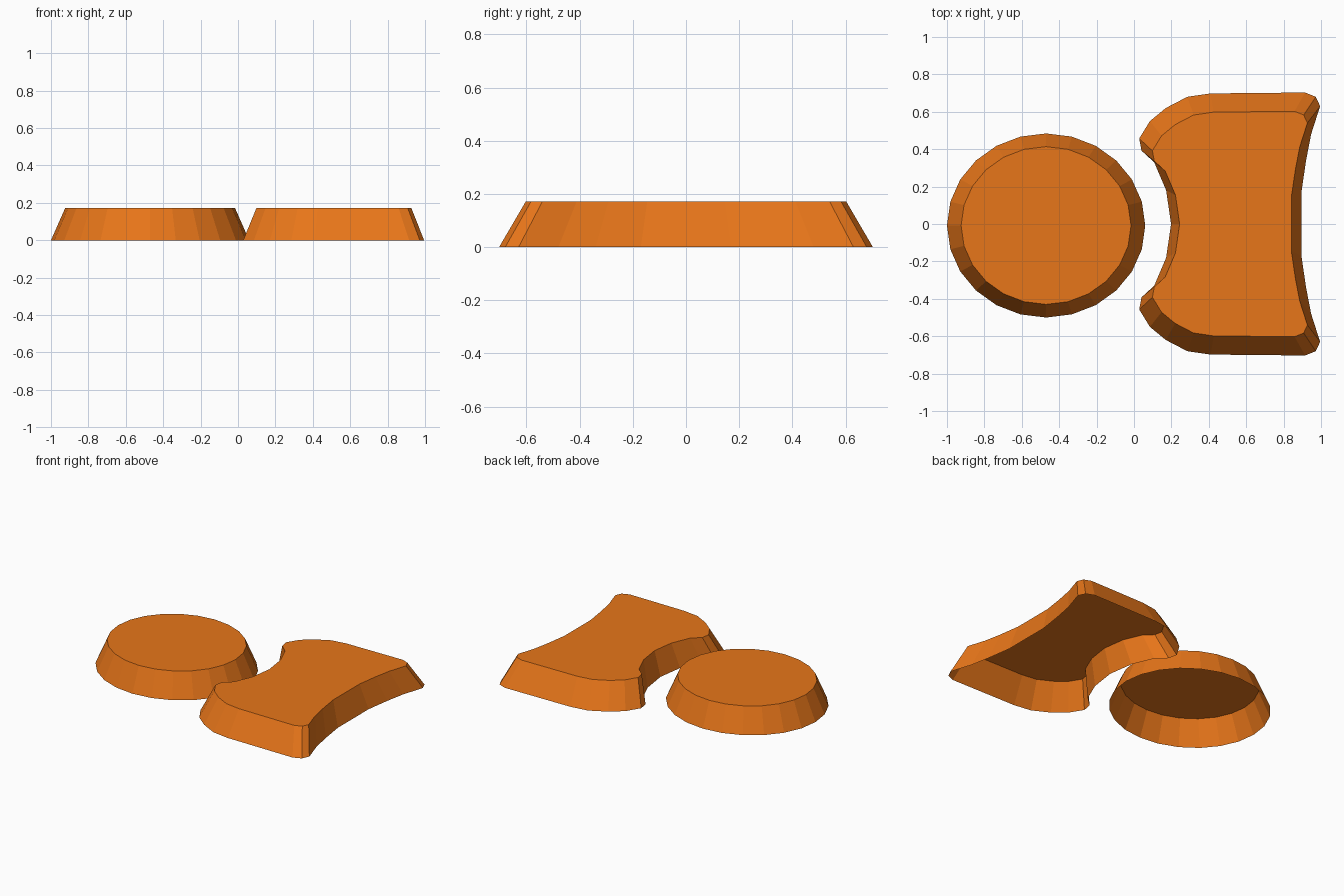
import bpy, bmesh
from math import cos, sin, tau

if "Cube" in bpy.data.objects:
    bpy.data.objects.remove(bpy.data.objects["Cube"])

HEIGHT, TAPER = 0.172, 0.857

mat = bpy.data.materials.new("orange")
mat.diffuse_color = (0.8, 0.18, 0.01, 1)
mat.use_nodes = True
mat.node_tree.nodes["Principled BSDF"].inputs["Base Color"].default_value = mat.diffuse_color


def tapered_shell(name, outline, centre):
    """Flat-topped shell with sloping sides and an open underside."""
    cx, cy = centre
    bm = bmesh.new()
    low = [bm.verts.new((x, y, 0)) for x, y in outline]
    top = [bm.verts.new((cx + (x - cx) * TAPER, cy + (y - cy) * TAPER, HEIGHT))
           for x, y in outline]
    n = len(outline)
    for i in range(n):
        j = (i + 1) % n
        bm.faces.new((low[i], low[j], top[j], top[i]))
    bm.faces.new(top)
    mesh = bpy.data.meshes.new(name)
    bm.to_mesh(mesh)
    bm.free()
    mesh.materials.append(mat)
    obj = bpy.data.objects.new(name, mesh)
    bpy.context.collection.objects.link(obj)
    return obj


# Round pad, slightly squashed, 24 sides
disc = [(-0.47 + 0.53 * cos(tau * i / 24), -0.008 + 0.492 * sin(tau * i / 24))
        for i in range(24)]
tapered_shell("round_pad", disc, (-0.47, -0.008))

# Notched pad: back half of the outline, right to left, then mirrored in y
half = [(0.895, 0.17), (0.92, 0.34), (0.947, 0.48), (0.995, 0.63), (0.972, 0.68),
        (0.915, 0.703), (0.41, 0.698), (0.285, 0.68), (0.17, 0.62), (0.085, 0.55),
        (0.028, 0.457), (0.04, 0.392), (0.108, 0.33), (0.172, 0.18)]
outline = half + [(0.198, 0)] + [(x, -y) for x, y in reversed(half)]
tapered_shell("notched_pad", outline, (0.52, 0))
